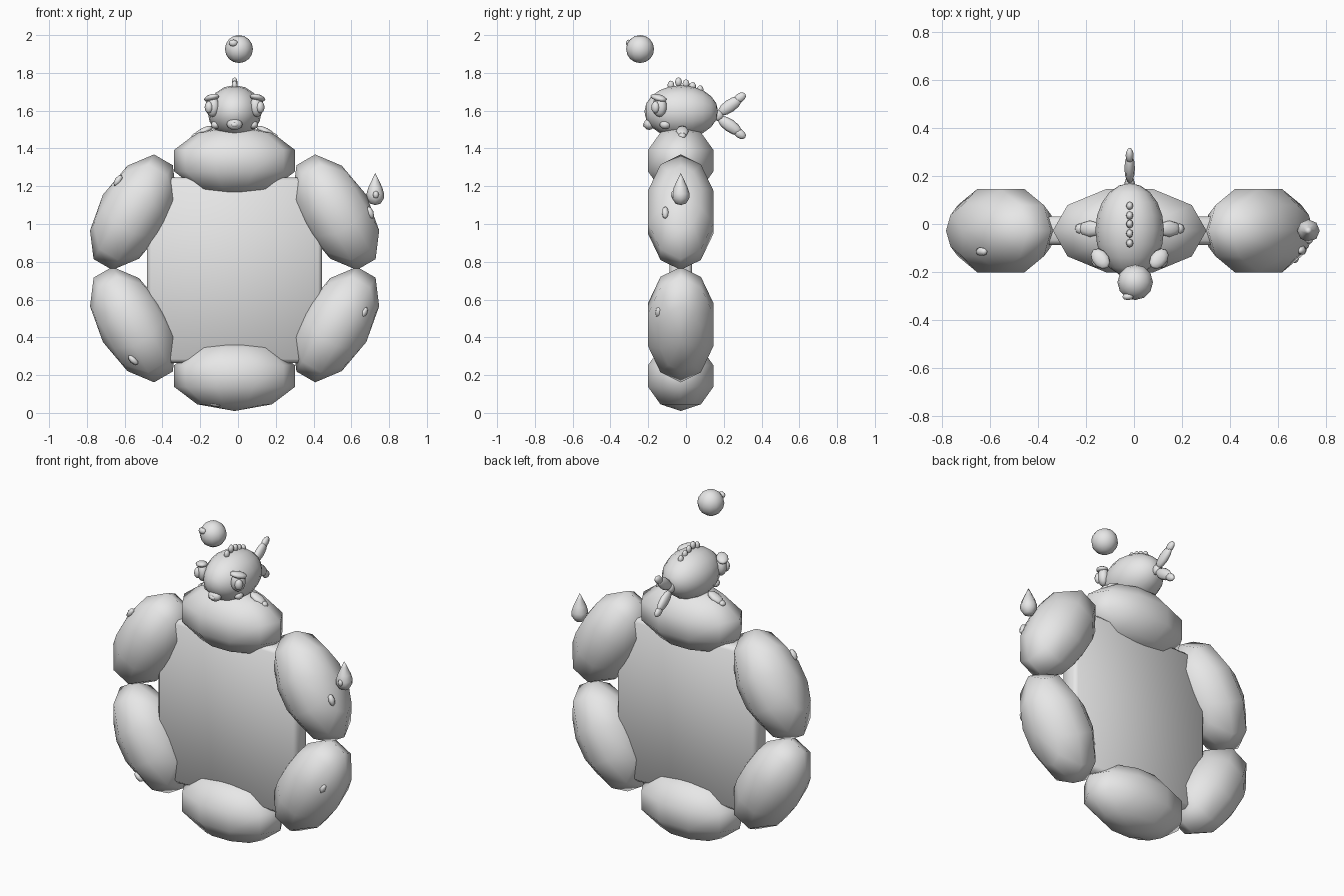
import bpy, bmesh
from math import sin, cos, pi, radians
from mathutils import Vector

cube = bpy.data.objects.get("Cube")
if cube:
    bpy.data.objects.remove(cube)

grey = bpy.data.materials.new("plain grey")
grey.use_nodes = True
grey.diffuse_color = (0.8, 0.8, 0.8, 1)
grey.node_tree.nodes["Principled BSDF"].inputs["Base Color"].default_value = (0.8, 0.8, 0.8, 1)

MID = -0.018  # centre line of the fish in x


def finish(name, bm, loc, rot):
    bmesh.ops.recalc_face_normals(bm, faces=bm.faces)
    for f in bm.faces:
        f.smooth = True
    mesh = bpy.data.meshes.new(name)
    bm.to_mesh(mesh)
    bm.free()
    mesh.materials.append(grey)
    ob = bpy.data.objects.new(name, mesh)
    ob.location = loc
    ob.rotation_euler = [radians(a) for a in rot]
    bpy.context.collection.objects.link(ob)
    return ob


def lathe(name, profile, loc, half=(1, 1, 1), segs=10, rot=(0, 0, 0)):
    """Turn (radius, height) points about z, starting at +x."""
    bm = bmesh.new()
    rings = [[bm.verts.new((r * cos(2 * pi * i / segs) * half[0],
                            r * sin(2 * pi * i / segs) * half[1], h * half[2]))
              for i in range(segs)] for r, h in profile]
    for low, high in zip(rings, rings[1:]):
        for i in range(segs):
            j = (i + 1) % segs
            bm.faces.new((low[i], low[j], high[j], high[i]))
    bmesh.ops.remove_doubles(bm, verts=bm.verts, dist=1e-5)
    return finish(name, bm, loc, rot)


def ball(name, loc, half, segs=10, rings=6, rot=(0, 0, 0)):
    widest = 1 if rings % 2 == 0 else cos(pi / 2 / rings)
    profile = [(sin(pi * k / rings) / widest, -cos(pi * k / rings))
               for k in range(rings + 1)]
    return lathe(name, profile, loc, half, segs, rot)


# Ring of six cushions
for k in range(6):
    a = k * pi / 3
    reach = 0.57 if k % 3 == 0 else 0.595
    ball(f"ring_cushion_{k + 1}",
         (MID + 0.62 * sin(a), -0.028, 0.765 + reach * cos(a)),
         (0.32, 0.182, 0.185), 10, 5, (0, 60 * k, 0))

# Softly shaded panel inside the ring
bm = bmesh.new()
bmesh.ops.create_cube(bm, size=1)
for v in bm.verts:
    v.co = Vector((v.co.x * 0.925, v.co.y * 0.12, v.co.z * 0.98))
bmesh.ops.bevel(bm, geom=bm.edges[:], offset=0.02, segments=1, affect='EDGES')
finish("centre_panel", bm, (MID, -0.028, 0.755), (0, 0, 0))

# Small raised spots on the ring
spots = [(-0.635, -0.115, 1.23, 35), (-0.165, -0.155, 1.39, 90),
         (-0.555, -0.15, 0.28, -45), (0.665, -0.145, 0.53, 30),
         (0.70, -0.11, 1.06, -20), (-0.12, -0.1, 0.05, 95)]
for n, (x, y, z, tilt) in enumerate(spots):
    ball(f"ring_spot_{n + 1}", (x, y, z), (0.018, 0.02, 0.034), 6, 4, (0, tilt, 0))

# Fish body, mouth and crest
ball("fish_body", (MID, -0.025, 1.595), (0.143, 0.14, 0.195), 16, 10, (90, 0, 0))
ball("fish_mouth", (MID, -0.195, 1.528), (0.042, 0.03, 0.03), 10, 6)
ball("mouth_opening", (MID, -0.215, 1.525), (0.022, 0.014, 0.014), 8, 4)
for n, (y, z) in enumerate([(-0.08, 1.735), (-0.04, 1.752), (0.0, 1.742),
                            (0.035, 1.728), (0.075, 1.71)]):
    ball(f"crest_bump_{n + 1}", (MID, y, z), (0.015, 0.018, 0.024), 8, 6)

# Paired eyes, brows, cheeks and side fins
for side, s in (("right", -1), ("left", 1)):
    turn = 50 * s
    ball(side + "_eye", (MID + s * 0.118, -0.14, 1.622), (0.042, 0.032, 0.055), 12, 8, (0, 0, turn))
    ball(side + "_pupil", (MID + s * 0.137, -0.162, 1.618), (0.024, 0.02, 0.032), 8, 6, (0, 0, turn))
    ball(side + "_brow", (MID + s * 0.122, -0.145, 1.668), (0.05, 0.034, 0.018), 10, 6, (0, 15 * s, turn))
    ball(side + "_cheek", (MID + s * 0.1, -0.11, 1.525), (0.025, 0.03, 0.022), 8, 6)
    ball(side + "_fin", (MID + s * 0.165, -0.02, 1.49), (0.055, 0.034, 0.019), 8, 6, (0, 27 * s, 0))
    ball(side + "_fin_tip", (MID + s * 0.208, -0.02, 1.468), (0.023, 0.022, 0.014), 8, 4, (0, 27 * s, 0))

# Forked tail
ball("tail_root", (MID, 0.17, 1.575), (0.022, 0.03, 0.03), 8, 6)
for name, s in (("upper", 1), ("lower", -1)):
    tilt = -55 if s > 0 else -125
    ball(name + "_tail_lobe", (MID, 0.232, 1.573 + s * 0.052), (0.022, 0.034, 0.075), 8, 6, (tilt, 0, 0))
    ball(name + "_tail_tip", (MID, 0.285, 1.573 + s * 0.095), (0.017, 0.024, 0.036), 8, 6, (tilt, 0, 0))

# Floating bubble with a highlight bump
ball("bubble", (0.005, -0.243, 1.926), (0.074, 0.074, 0.074), 12, 8)
ball("bubble_highlight", (-0.025, -0.303, 1.958), (0.024, 0.015, 0.018), 8, 6)

# Water drop with a highlight bump
drop = [(0, 0), (0.028, 0.008), (0.045, 0.035), (0.047, 0.06),
        (0.036, 0.095), (0.015, 0.14), (0, 0.17)]
lathe("water_drop", drop, (0.727, -0.028, 1.1), segs=8)
ball("drop_highlight", (0.73, -0.07, 1.155), (0.016, 0.012, 0.02), 6, 4)
